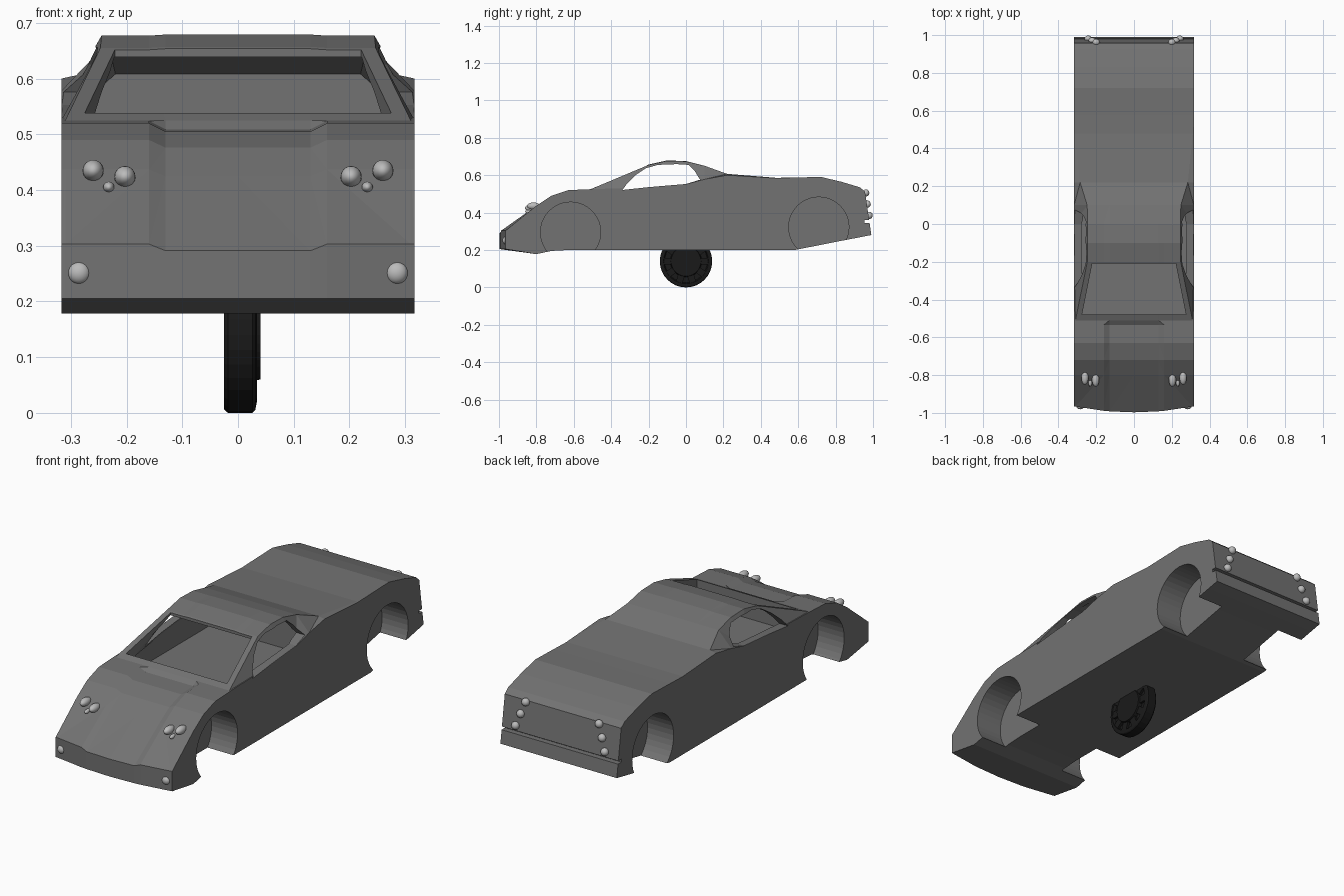
import bpy, bmesh, math
from mathutils import Matrix, Vector

if "Cube" in bpy.data.objects:
    bpy.data.objects.remove(bpy.data.objects["Cube"])


def material(name, v):
    m = bpy.data.materials.new(name)
    m.diffuse_color = (v, v, v, 1)
    m.use_nodes = True
    m.node_tree.nodes["Principled BSDF"].inputs["Base Color"].default_value = m.diffuse_color
    return m


PAINT, LAMP, BLACK = material("dark_grey", .17), material("lamp_grey", .5), material("black", .01)


def finish(name, bm, mat=None):
    bmesh.ops.recalc_face_normals(bm, faces=bm.faces)
    me = bpy.data.meshes.new(name)
    bm.to_mesh(me)
    bm.free()
    ob = bpy.data.objects.new(name, me)
    bpy.context.collection.objects.link(ob)
    if mat:
        me.materials.append(mat)
    return ob


def loft(name, stations, w, mat=None):
    """stations: y, bottom z, belt z, roof z, roof half width, centre drop, nose bow, bottom y shift"""
    bm = bmesh.new()
    rings = []
    for y, zb, zbelt, zr, xr, drop, bow, shift in stations:
        xs = [-w, -xr, -.16, -.13, 0, .13, .16, xr, w]
        top, bot = [], []
        for x in xs:
            yy = y - bow * (1 - (x / w) ** 2)
            z = zbelt if abs(x) == w else zr - (drop if abs(x) < .14 else 0)
            top.append(bm.verts.new((x, yy, z)))
            bot.append(bm.verts.new((x, yy + shift, zb)))
        rings.append(top + bot[::-1])
    n = 18
    for a, b in zip(rings, rings[1:]):
        for i in range(n):
            j = (i + 1) % n
            bm.faces.new((a[i], a[j], b[j], b[i]))
    for r in (rings[0], rings[-1]):
        for i in range(8):
            bm.faces.new((r[i], r[i + 1], r[16 - i], r[17 - i]))
    bmesh.ops.triangulate(bm, faces=bm.faces)
    return finish(name, bm, mat)


def prism(name, pts, offset):
    """closed polygon pushed along an offset vector"""
    bm = bmesh.new()
    f = bm.faces.new([bm.verts.new(p) for p in pts])
    ext = bmesh.ops.extrude_face_region(bm, geom=[f])
    bmesh.ops.translate(bm, vec=Vector(offset),
                        verts=[v for v in ext["geom"] if isinstance(v, bmesh.types.BMVert)])
    return finish(name, bm)


def cut(ob, cutter):
    cutter.hide_render = True
    m = ob.modifiers.new("cut", "BOOLEAN")
    m.operation, m.solver, m.object = "DIFFERENCE", "EXACT", cutter
    bpy.context.view_layer.objects.active = ob
    bpy.ops.object.modifier_apply(modifier=m.name)
    bpy.data.objects.remove(cutter)


# body shell, nose to tail
W = .317
body = loft("car_body", [
    (-.965, .205, .303, .303, .31, .012, .032, 0),
    (-.80, .178, .437, .437, .31, .012, 0, 0),
    (-.72, .195, .490, .490, .31, .014, 0, 0),
    (-.63, .20, .520, .520, .31, .015, 0, 0),
    (-.535, .20, .524, .524, .31, .015, 0, 0),
    (-.51, .20, .525, .525, .31, 0, 0, 0),
    (-.20, .20, .535, .655, .247, -.002, .0, 0),
    (-.10, .20, .543, .677, .245, -.002, 0, 0),
    (0, .20, .552, .674, .245, -.001, 0, 0),
    (.10, .20, .578, .650, .248, 0, 0, 0),
    (.22, .20, .600, .607, .285, 0, 0, 0),
    (.48, .20, .584, .586, .312, 0, 0, 0),
    (.58, .20, .587, .587, .312, 0, 0, 0),
    (.72, .227, .591, .591, .312, 0, 0, 0),
    (.83, .249, .565, .565, .312, 0, 0, 0),
    (.93, .268, .535, .535, .312, 0, 0, 0),
    (.957, .28, .512, .512, .312, 0, 0, .034)], W, PAINT)

# cabin hollow
cut(body, loft("cabin_cutter", [
    (-.48, .42, .490, .500, .265, 0, 0, 0),
    (-.20, .42, .520, .638, .228, 0, 0, 0),
    (-.10, .42, .530, .663, .226, 0, 0, 0),
    (0, .42, .538, .660, .226, 0, 0, 0),
    (.10, .42, .550, .634, .226, 0, 0, 0),
    (.18, .42, .550, .608, .220, 0, 0, 0)], .285))

# windscreen opening
cut(body, prism("windscreen_cutter", [(-.275, -.478, .46), (.275, -.478, .46),
                                      (.221, -.208, .46), (-.221, -.208, .46)], (0, 0, .4)))

# side window openings
window = [(-.34, .521), (-.315, .555), (-.27, .60), (-.215, .637), (-.15, .655), (-.05, .659),
          (.015, .655), (.045, .625), (.075, .576), (0, .553), (-.2, .536)]
cut(body, prism("window_cutter", [(-.5, y, z) for y, z in window], (1, 0, 0)))

# wheel arches
for cy, cz in ((-.617, .295), (.71, .322)):
    circle = [(cy + .161 * math.cos(a * math.tau / 40), cz + .161 * math.sin(a * math.tau / 40))
              for a in range(40)]
    for s in (-1, 1):
        cut(body, prism("arch_cutter", [(s * .175, y, z) for y, z in circle], (s * .3, 0, 0)))

# groove above the rear bumper
cut(body, prism("groove_cutter", [(-.5, .955, .345), (-.5, 1.1, .345),
                                  (-.5, 1.1, .36), (-.5, .955, .36)], (1, 0, 0)))


# lamps, mirrored left and right
def lamp(name, x, y, z, r, ry):
    for side, s in (("left", -1), ("right", 1)):
        bm = bmesh.new()
        bmesh.ops.create_uvsphere(bm, u_segments=20, v_segments=12, radius=1)
        bmesh.ops.transform(bm, verts=bm.verts,
                            matrix=Matrix.Translation((s * x, y, z)) @ Matrix.Diagonal((r, ry, r, 1)))
        for f in bm.faces:
            f.smooth = True
        finish(f"{name}_{side}", bm, LAMP)


lamp("headlamp_outer", .26, -.815, .435, .019, .036)
lamp("headlamp_inner", .203, -.825, .424, .019, .036)
lamp("headlamp_small", .232, -.838, .405, .010, .022)
lamp("bumper_lamp", .285, -.965, .251, .020, .016)
for x, y, z in ((.20, .962, .505), (.222, .97, .445), (.243, .98, .385)):
    lamp("tail_lamp", x, y, z, .019, .018)

# single wheel beneath the middle, turned profile (radius, x)
profile = [(0, .04), (.08, .04), (.084, .02), (.114, .02), (.12, .034), (.135, .031),
           (.14, .026), (.14, -.018), (.134, -.025), (0, -.025)]
C = Vector((0, 0, .14))
bm = bmesh.new()
vs = [bm.verts.new(C + Vector((x, 0, r))) for r, x in profile]
es = [bm.edges.new(p) for p in zip(vs, vs[1:])]
bmesh.ops.spin(bm, geom=vs + es, cent=C, axis=(1, 0, 0), angle=math.tau, steps=32)
bmesh.ops.remove_doubles(bm, verts=bm.verts, dist=1e-4)
finish("wheel", bm, BLACK)

# blocks around the wheel hub
bm = bmesh.new()
for i in range(10):
    m = (Matrix.Translation(C) @ Matrix.Rotation((i + .5) * math.tau / 10, 4, "X")
         @ Matrix.Translation((.022, 0, .1)) @ Matrix.Diagonal((.02, .036, .04, 1)))
    bmesh.ops.create_cube(bm, size=1, matrix=m)
finish("wheel_blocks", bm, BLACK)
